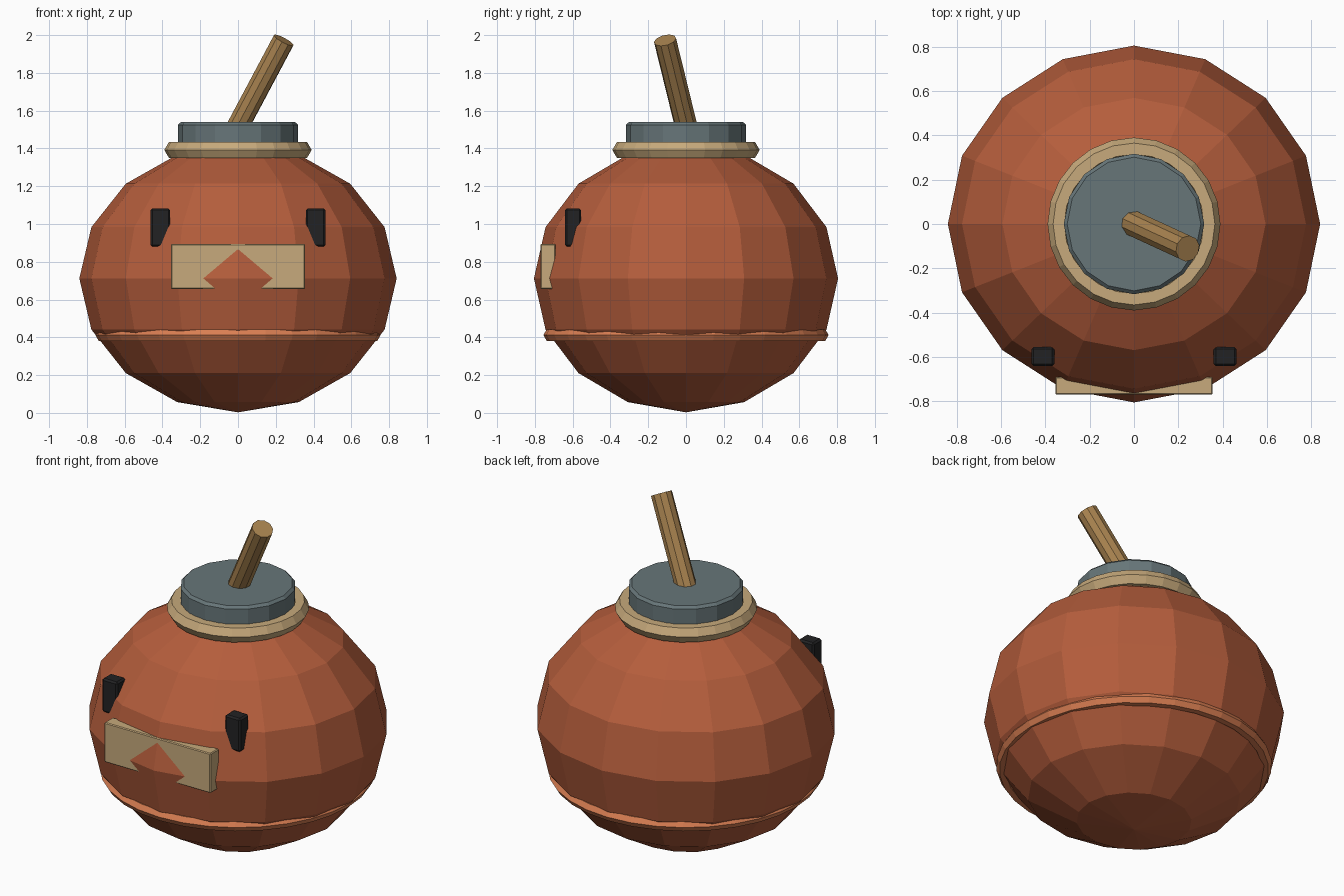
import bpy, math
from mathutils import Vector

if "Cube" in bpy.data.objects:
    bpy.data.objects.remove(bpy.data.objects["Cube"])


def mat(name, rgb):
    m = bpy.data.materials.new(name)
    m.diffuse_color = (*rgb, 1)
    m.use_nodes = True
    m.node_tree.nodes["Principled BSDF"].inputs["Base Color"].default_value = m.diffuse_color
    return m


RUST = mat("rust red", (0.46, 0.11, 0.045))
ORANGE = mat("light orange", (0.70, 0.21, 0.085))
TAN = mat("tan", (0.57, 0.40, 0.20))
SLATE = mat("slate grey", (0.135, 0.18, 0.19))
WOOD = mat("wood brown", (0.40, 0.23, 0.08))
BLACK = mat("black", (0.016, 0.016, 0.017))


def finish(name, material, bevel=0):
    o = bpy.context.object
    o.name = name
    o.data.materials.append(material)
    if bevel:
        b = o.modifiers.new("bevel", 'BEVEL')
        b.width, b.segments = bevel, 1
        b.limit_method, b.angle_limit = 'ANGLE', math.radians(40)
    return o


def box(name, material, lo, hi, bevel):
    lo, hi = Vector(lo), Vector(hi)
    bpy.ops.mesh.primitive_cube_add(size=1, location=(lo + hi) / 2)
    bpy.context.object.scale = hi - lo
    bpy.ops.object.transform_apply(location=False, rotation=False, scale=True)
    return finish(name, material, bevel)


def ring(name, material, major, minor, z, segments):
    bpy.ops.mesh.primitive_torus_add(major_radius=major, minor_radius=minor, location=(0, 0, z),
                                     major_segments=segments, minor_segments=6)
    return finish(name, material)


# Faceted round body
bpy.ops.mesh.primitive_uv_sphere_add(segments=16, ring_count=8, radius=1, location=(0, 0, 0.712))
bpy.context.object.scale = (0.84, 0.805, 0.709)
finish("body", RUST)

# Lower band and neck collar
ring("lower_band", ORANGE, 0.72, 0.035, 0.412, 32)
ring("neck_collar", TAN, 0.34, 0.05, 1.392, 24)

# Cap on the neck
bpy.ops.mesh.primitive_cylinder_add(vertices=16, radius=0.317, depth=0.14, location=(0, 0, 1.47))
finish("cap", SLATE, 0.015)

# Leaning stem
tip = Vector((0.242, -0.111, 1.973))
axis = Vector((0.23, -0.106, 0.432))
base = tip - axis * 1.1
bpy.ops.mesh.primitive_cylinder_add(vertices=10, radius=0.06, depth=(tip - base).length,
                                    location=(tip + base) / 2,
                                    rotation=axis.to_track_quat('Z', 'Y').to_euler())
finish("stem", WOOD)

# Eyes, mirrored, partly sunk into the body
for side, x in (("left", -0.411), ("right", 0.411)):
    box(side + "_eye", BLACK, (x - 0.052, -0.641, 0.88), (x + 0.052, -0.555, 1.083), 0.01)

# Mouth plate, with the body bulging through its middle
box("mouth_plate", TAN, (-0.355, -0.77, 0.655), (0.355, -0.69, 0.895), 0.005)
